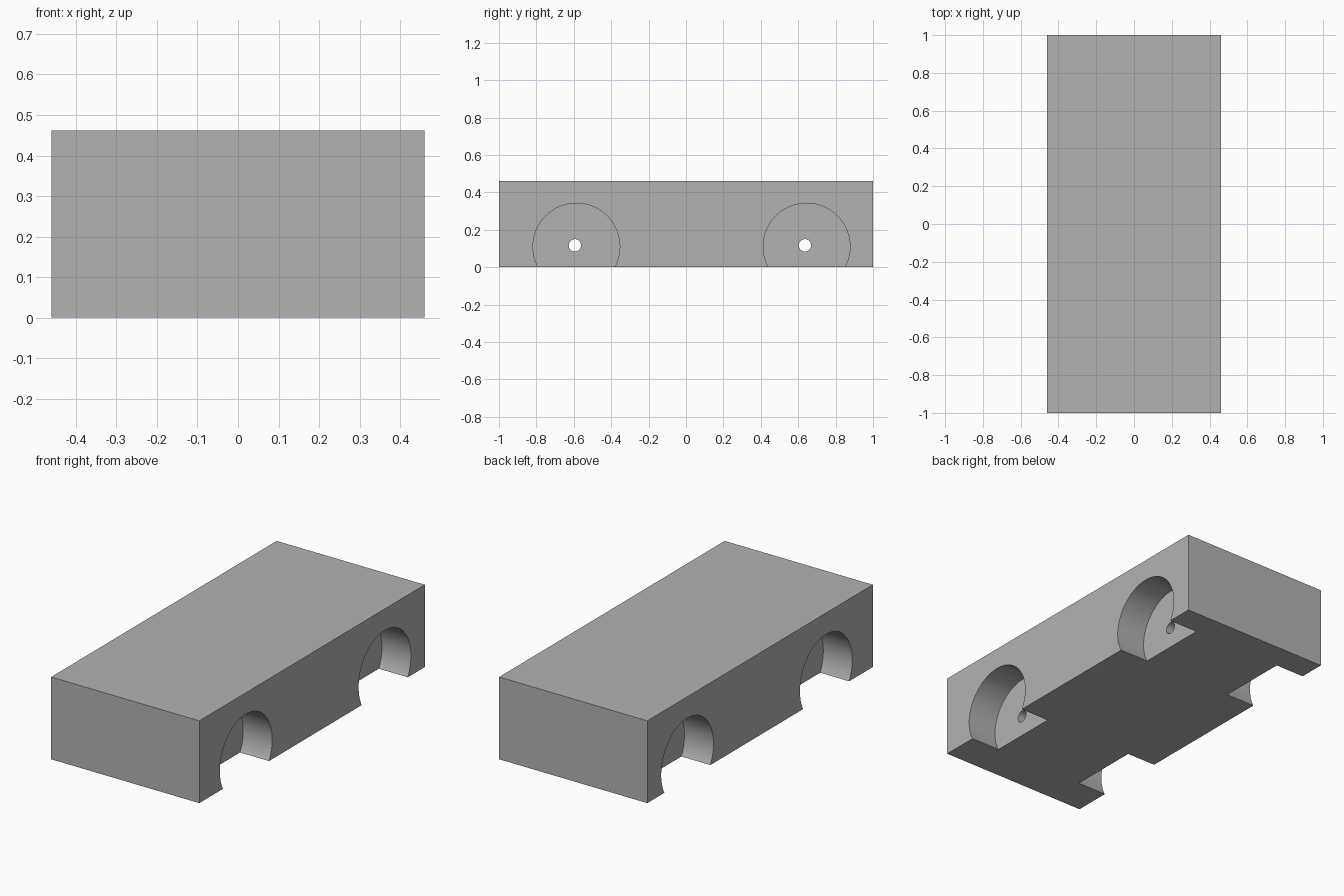
import bpy
import math

if "Cube" in bpy.data.objects:
    bpy.data.objects.remove(bpy.data.objects["Cube"], do_unlink=True)

WIDTH, LENGTH, HEIGHT = 0.92, 2.0, 0.462
WELL_RADIUS, WELL_DEPTH, WELL_Z = 0.232, 0.18, 0.11
AXLE_RADIUS, AXLE_Z = 0.033, 0.117
OVERCUT = 0.1

grey = bpy.data.materials.new("plain grey")
grey.use_nodes = True
grey.diffuse_color = (0.45, 0.45, 0.45, 1)
grey.node_tree.nodes["Principled BSDF"].inputs["Base Color"].default_value = grey.diffuse_color

# Solid block body
bpy.ops.mesh.primitive_cube_add(size=1, location=(0, 0, HEIGHT / 2))
body = bpy.context.object
body.name = "body_block"
body.scale = (WIDTH, LENGTH, HEIGHT)
bpy.ops.object.transform_apply(location=True, scale=True)
body.data.materials.append(grey)


def cut_cylinder(name, radius, depth, location, sides):
    """Subtract a cylinder lying along x from the body."""
    bpy.ops.mesh.primitive_cylinder_add(
        vertices=sides, radius=radius, depth=depth, location=location,
        rotation=(0, math.pi / 2, 0))
    cutter = bpy.context.object
    cutter.name = name
    cutter.hide_render = True
    cutter.data.materials.append(grey)
    cut = body.modifiers.new(name, "BOOLEAN")
    cut.operation = "DIFFERENCE"
    cut.solver = "EXACT"
    cut.object = cutter
    bpy.context.view_layer.objects.active = body
    bpy.ops.object.modifier_apply(modifier=cut.name)
    bpy.data.objects.remove(cutter, do_unlink=True)


# Wheel wells on both sides, with an axle hole right through each pair
for end, well_y, axle_y in (("front", -0.586, -0.594), ("back", 0.645, 0.636)):
    for side, sign in (("left", 1), ("right", -1)):
        x = sign * (WIDTH / 2 - WELL_DEPTH / 2 + OVERCUT / 2)
        cut_cylinder(f"{end}_{side}_wheel_well", WELL_RADIUS,
                     WELL_DEPTH + OVERCUT, (x, well_y, WELL_Z), 96)
    cut_cylinder(f"{end}_axle_hole", AXLE_RADIUS, WIDTH + OVERCUT,
                 (0, axle_y, AXLE_Z), 32)

# Smooth the curved walls, keep the box edges sharp
bpy.ops.object.select_all(action="DESELECT")
body.select_set(True)
bpy.context.view_layer.objects.active = body
bpy.ops.object.shade_smooth_by_angle(angle=math.radians(30))
